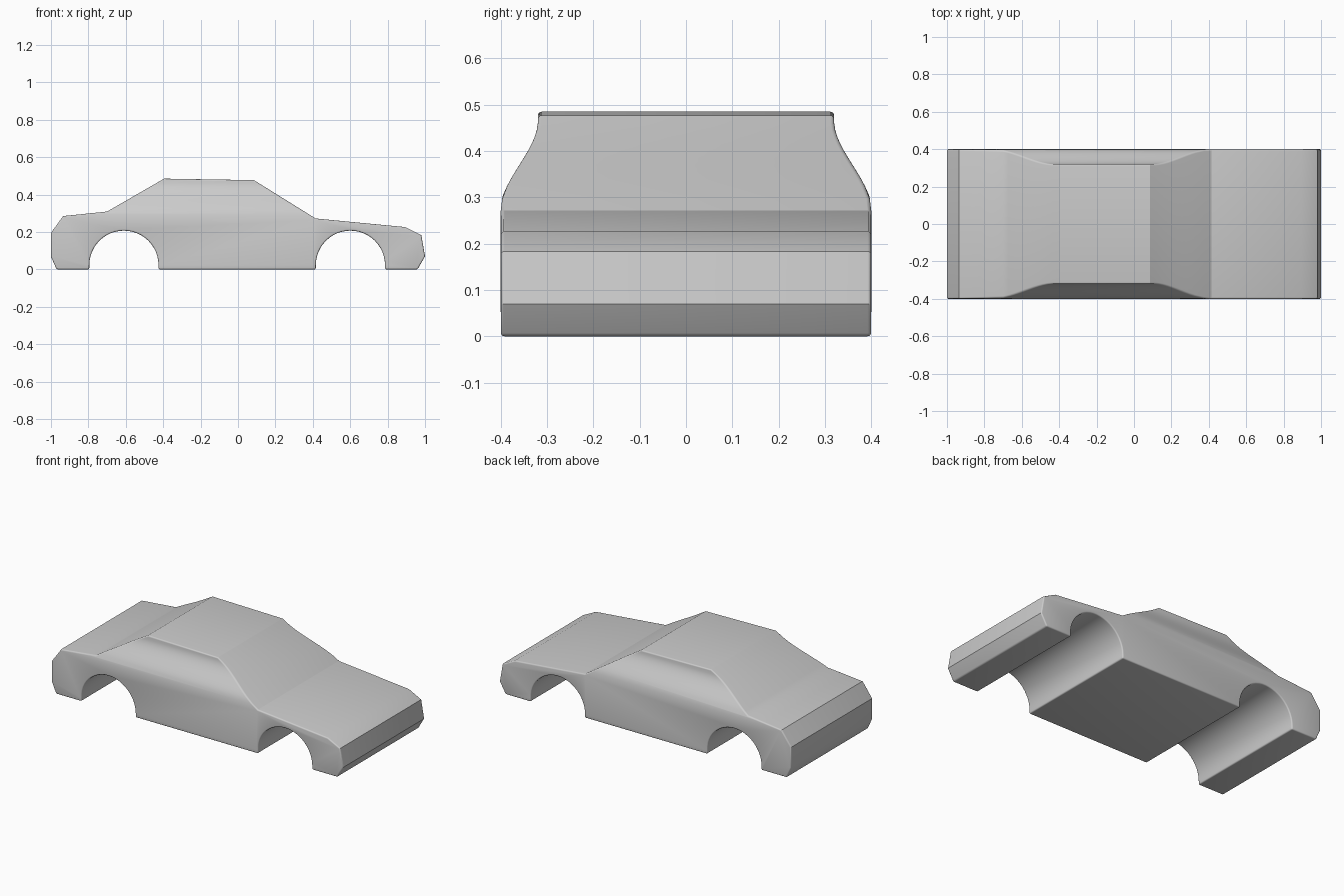
import bpy, bmesh, math

if "Cube" in bpy.data.objects:
    bpy.data.objects.remove(bpy.data.objects["Cube"])


def arch(cx, r=0.185, cz=0.022, steps=24):
    """Wheel arch outline, walked from +x to -x along the bottom."""
    pts = [(cx + r, 0.0)]
    for i in range(steps + 1):
        a = math.pi * i / steps
        pts.append((cx + r * math.cos(a), cz + r * math.sin(a)))
    return pts + [(cx - r, 0.0)]


def half_width(z):
    """Body half width: full at the waist, easing in to the roof."""
    t = min(max((z - 0.275) / 0.19, 0), 1)
    return 0.4 - 0.08 * t * t * (3 - 2 * t)


# Side profile: tail, boot, cabin, bonnet, nose, then both arches
profile = [(-0.97, 0), (-1, 0.068), (-1, 0.195), (-0.935, 0.285), (-0.7, 0.309),
           (-0.395, 0.485), (0.085, 0.477), (0.415, 0.272), (0.895, 0.226),
           (0.98, 0.183), (1, 0.07), (0.96, 0)]
profile += arch(0.601) + arch(-0.61)

bm = bmesh.new()
side = bm.faces.new([bm.verts.new((x, -0.4, z)) for x, z in profile])
ext = bmesh.ops.extrude_face_region(bm, geom=[side])
for v in ext["geom"]:
    if isinstance(v, bmesh.types.BMVert):
        v.co.y = 0.4

# Slice the upper body level by level, then taper it
levels = [0.297, 0.325, 0.34, 0.355, 0.37, 0.385, 0.40, 0.415, 0.43, 0.445, 0.46]
for z in levels:
    bmesh.ops.bisect_plane(bm, geom=bm.verts[:] + bm.edges[:] + bm.faces[:],
                           plane_co=(0, 0, z), plane_no=(0, 0, 1))
for v in bm.verts:
    v.co.y = math.copysign(half_width(v.co.z), v.co.y)
bmesh.ops.recalc_face_normals(bm, faces=bm.faces[:])

mesh = bpy.data.meshes.new("car_body")
bm.to_mesh(mesh)
bm.free()
body = bpy.data.objects.new("car_body", mesh)
bpy.context.collection.objects.link(body)

# Softly rounded outer edges
bev = body.modifiers.new("soft_edges", "BEVEL")
bev.width = 0.008
bev.segments = 4
bev.limit_method = 'ANGLE'
bev.angle_limit = math.radians(55)

bpy.context.view_layer.objects.active = body
body.select_set(True)
bpy.ops.object.modifier_apply(modifier=bev.name)
bpy.ops.object.shade_smooth_by_angle(angle=math.radians(24))
